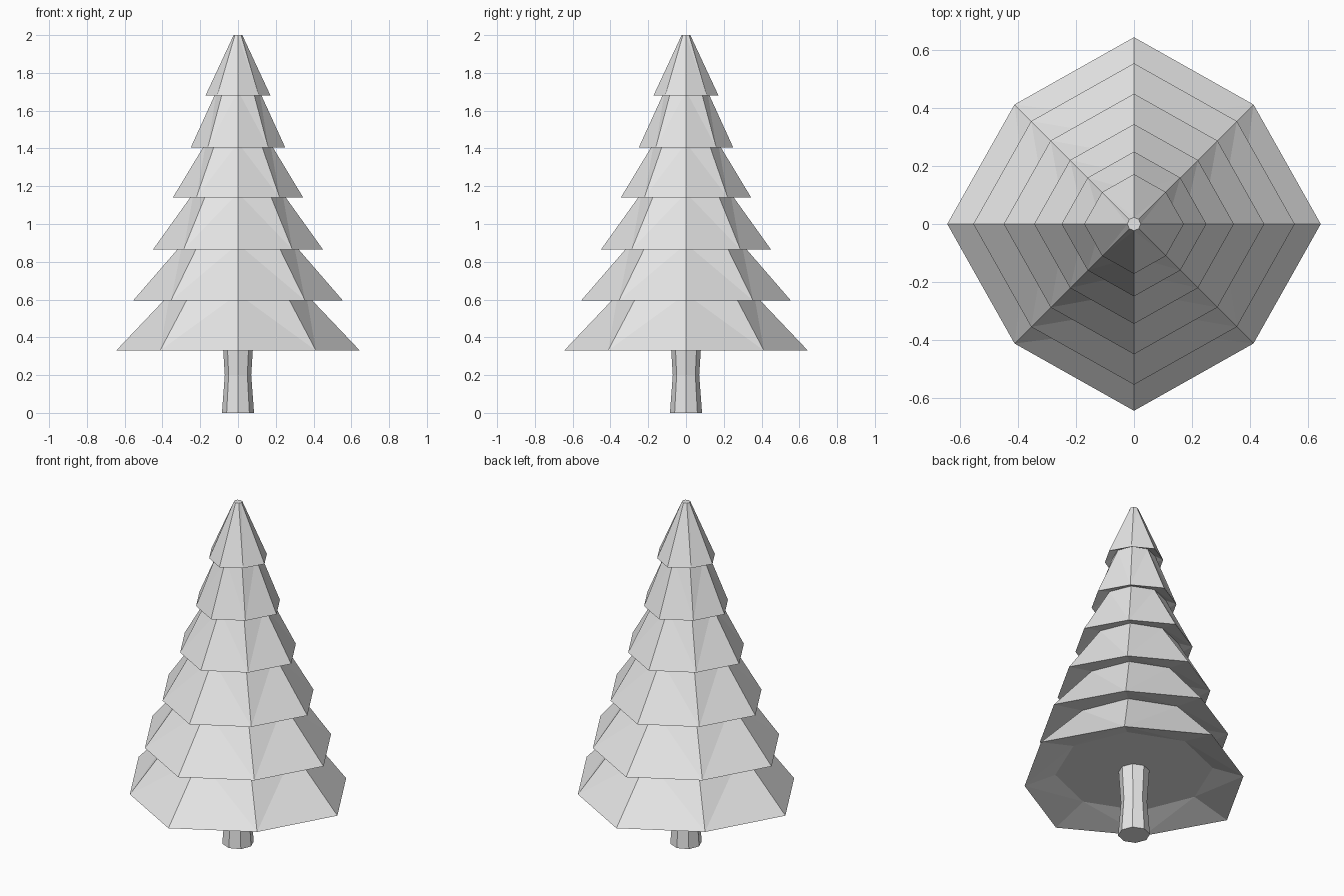
import bpy, bmesh
from math import cos, sin, tau

cube = bpy.data.objects.get("Cube")
if cube:
    bpy.data.objects.remove(cube, do_unlink=True)

SIDES = 8

grey = bpy.data.materials.new("light_grey")
grey.use_nodes = True
grey.diffuse_color = (0.8, 0.8, 0.8, 1)
grey.node_tree.nodes["Principled BSDF"].inputs["Base Color"].default_value = (0.8, 0.8, 0.8, 1)


def ring(bm, radius, z, diagonal=1.0):
    """Octagon with corners on the axes; diagonal scales the odd corners."""
    verts = []
    for i in range(SIDES):
        r = radius * (diagonal if i % 2 else 1.0)
        a = tau * i / SIDES
        verts.append(bm.verts.new((r * cos(a), r * sin(a), z)))
    return verts


def band(bm, outer, inner):
    """Triangulated band, folded from outer diagonal corners to inner axis corners."""
    for odd in range(1, SIDES, 2):
        for even in (odd - 1, (odd + 1) % SIDES):
            bm.faces.new((outer[odd], outer[even], inner[even]))
            bm.faces.new((outer[odd], inner[even], inner[odd]))


def finish(bm, name):
    bmesh.ops.recalc_face_normals(bm, faces=bm.faces)
    mesh = bpy.data.meshes.new(name)
    bm.to_mesh(mesh)
    bm.free()
    mesh.materials.append(grey)
    obj = bpy.data.objects.new(name, mesh)
    bpy.context.collection.objects.link(obj)


# Foliage: each tier is a rim (radius, z) and the narrower neck above it
tiers = [
    ((0.645, 0.33), (0.36, 0.63)),
    ((0.555, 0.595), (0.295, 0.895)),
    ((0.45, 0.865), (0.235, 1.165)),
    ((0.345, 1.14), (0.17, 1.43)),
    ((0.25, 1.405), (0.113, 1.705)),
    ((0.172, 1.68), (0.023, 2.0)),
]
bm = bmesh.new()
neck = ring(bm, 0.42, 0.39)
bm.faces.new(neck)
for (rim_r, rim_z), (neck_r, neck_z) in tiers:
    rim = ring(bm, rim_r, rim_z, 0.905)
    band(bm, rim, neck)
    neck = ring(bm, neck_r, neck_z)
    band(bm, rim, neck)
bm.faces.new(neck)
finish(bm, "foliage")

# Trunk: octagonal post with a slight waist
bm = bmesh.new()
rings = [ring(bm, r, z) for r, z in ((0.085, 0), (0.07, 0.2), (0.082, 0.39))]
for low, high in zip(rings, rings[1:]):
    for i in range(SIDES):
        j = (i + 1) % SIDES
        bm.faces.new((low[i], low[j], high[j], high[i]))
bm.faces.new(rings[0])
bm.faces.new(rings[-1])
finish(bm, "trunk")
